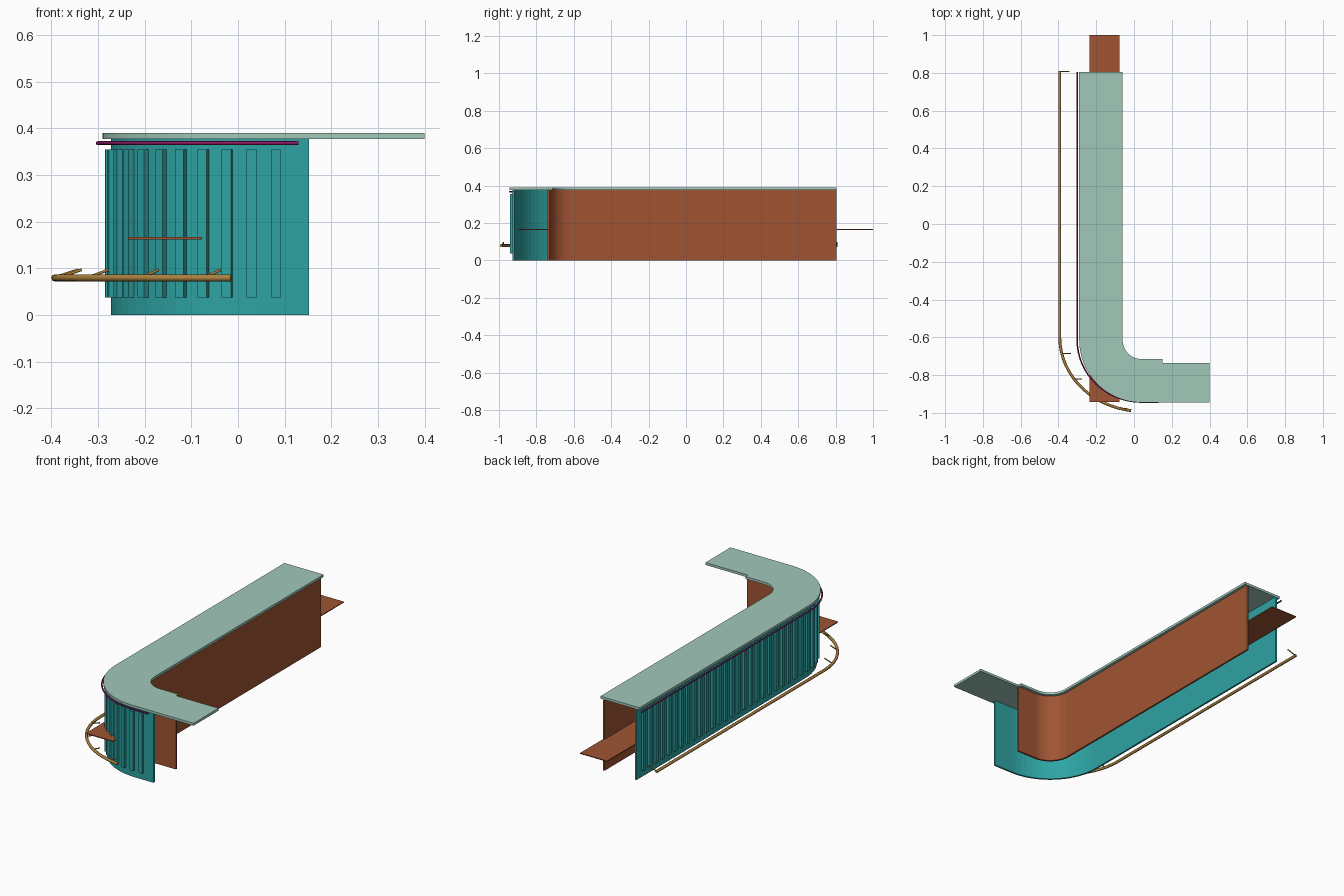
import bpy, bmesh
from math import sin, cos, pi
from mathutils import Matrix, Vector

cube = bpy.data.objects.get("Cube")
if cube:
    bpy.data.objects.remove(cube)

CX, CY = 0.04, -0.615      # centre of the rounded corner
BACK = 0.805               # far end of the counter
STEPS = 16


def material(name, rgb):
    m = bpy.data.materials.new(name)
    m.use_nodes = True
    m.diffuse_color = (*rgb, 1)
    m.node_tree.nodes["Principled BSDF"].inputs["Base Color"].default_value = (*rgb, 1)
    return m


pale = material("pale green", (0.355, 0.578, 0.49))
teal = material("teal", (0.027, 0.366, 0.366))
brown = material("brown wood", (0.352, 0.089, 0.033))
brass = material("brass", (0.42, 0.22, 0.05))
purple = material("purple", (0.262, 0.01, 0.127))


def finish(name, bm, mat):
    bmesh.ops.recalc_face_normals(bm, faces=bm.faces)
    mesh = bpy.data.meshes.new(name)
    bm.to_mesh(mesh)
    bm.free()
    mesh.materials.append(mat)
    ob = bpy.data.objects.new(name, mesh)
    bpy.context.collection.objects.link(ob)
    return ob


def bend(rx, ry, end_x, cy=CY, back=BACK):
    """Plan line: straight run, rounded corner, short return to end_x."""
    pts = [(CX - rx, back)]
    for i in range(STEPS + 1):
        a = pi / 2 * i / STEPS
        p = (CX - rx * cos(a), cy - ry * sin(a))
        if p[0] < end_x:
            pts.append(p)
    pts.append((end_x, cy - ry))
    return pts


def slab(name, outline, z0, z1, mat):
    bm = bmesh.new()
    face = bm.faces.new([bm.verts.new((x, y, z0)) for x, y in outline])
    out = bmesh.ops.extrude_face_region(bm, geom=[face])
    verts = [v for v in out["geom"] if isinstance(v, bmesh.types.BMVert)]
    bmesh.ops.translate(bm, verts=verts, vec=(0, 0, z1 - z0))
    return finish(name, bm, mat)


def wall(name, r_out, r_in, mat):
    outline = bend(r_out, r_out, 0.152) + bend(r_in, r_in, 0.152)[::-1]
    slab(name, outline, 0, 0.377, mat)


def tube(name, paths, radius, mat):
    cu = bpy.data.curves.new(name, "CURVE")
    cu.dimensions = "3D"
    cu.bevel_depth = radius
    cu.bevel_resolution = 2
    cu.use_fill_caps = True
    for path in paths:
        sp = cu.splines.new("POLY")
        sp.points.add(len(path) - 1)
        for p, co in zip(sp.points, path):
            p.co = (*co, 1)
    cu.materials.append(mat)
    ob = bpy.data.objects.new(name, cu)
    bpy.context.collection.objects.link(ob)


# Worktop with a narrower return flap
inner = bend(0.1, 0.1, 0.15)
flap = [(0.15, -0.735), (0.4, -0.735)]
slab("worktop", bend(0.33, 0.33, 0.4) + (inner + flap)[::-1], 0.377, 0.39, pale)

# Front and back panels
wall("front_panel", 0.312, 0.302, teal)
wall("back_panel", 0.125, 0.115, brown)

# Inner shelf
slab("shelf", [(-0.236, -0.942), (-0.077, -0.942), (-0.077, 1), (-0.236, 1)],
     0.162, 0.167, brown)

# Upright slats along the front panel
bm = bmesh.new()
PITCH, R = 0.053, 0.317
corner = R * pi / 2
s = -0.042
while s < corner + BACK - CY - 0.01:
    if s < 0:
        pos, turn = Vector((CX - s, CY - R, 0)), 0
    elif s < corner:
        a = s / R
        pos, turn = Vector((CX - R * sin(a), CY - R * cos(a), 0)), -a
    else:
        pos, turn = Vector((CX - R, CY + s - corner, 0)), -pi / 2
    pos.z = 0.196
    mat = (Matrix.Translation(pos) @ Matrix.Rotation(turn, 4, "Z")
           @ Matrix.Diagonal((0.021, 0.016, 0.318, 1)))
    bmesh.ops.create_cube(bm, size=1, matrix=mat)
    s += PITCH
finish("front_slats", bm, teal)

# Trim line below the worktop
tube("trim_line", [[(x, y, 0.3685) for x, y in bend(0.341, 0.328, 0.13)]], 0.004, purple)

# Foot rail
rail = [(x, y, 0.0795) for x, y in bend(0.433, 0.391, -0.015, cy=-0.6, back=0.81)[:-1]]
rail.append((-0.015, -0.988, 0.0795))
tube("foot_rail", [rail], 0.0075, brass)

# Rail brackets
starts = [(-0.392, 0.807, 0.05), (-0.382, -0.685, 0.047), (-0.32, -0.82, 0.043),
          (-0.205, -0.922, 0.035), (-0.07, -0.977, 0.033)]
tube("rail_brackets", [[(x, y, 0.081), (x + d, y, 0.097)] for x, y, d in starts],
     0.003, brass)
